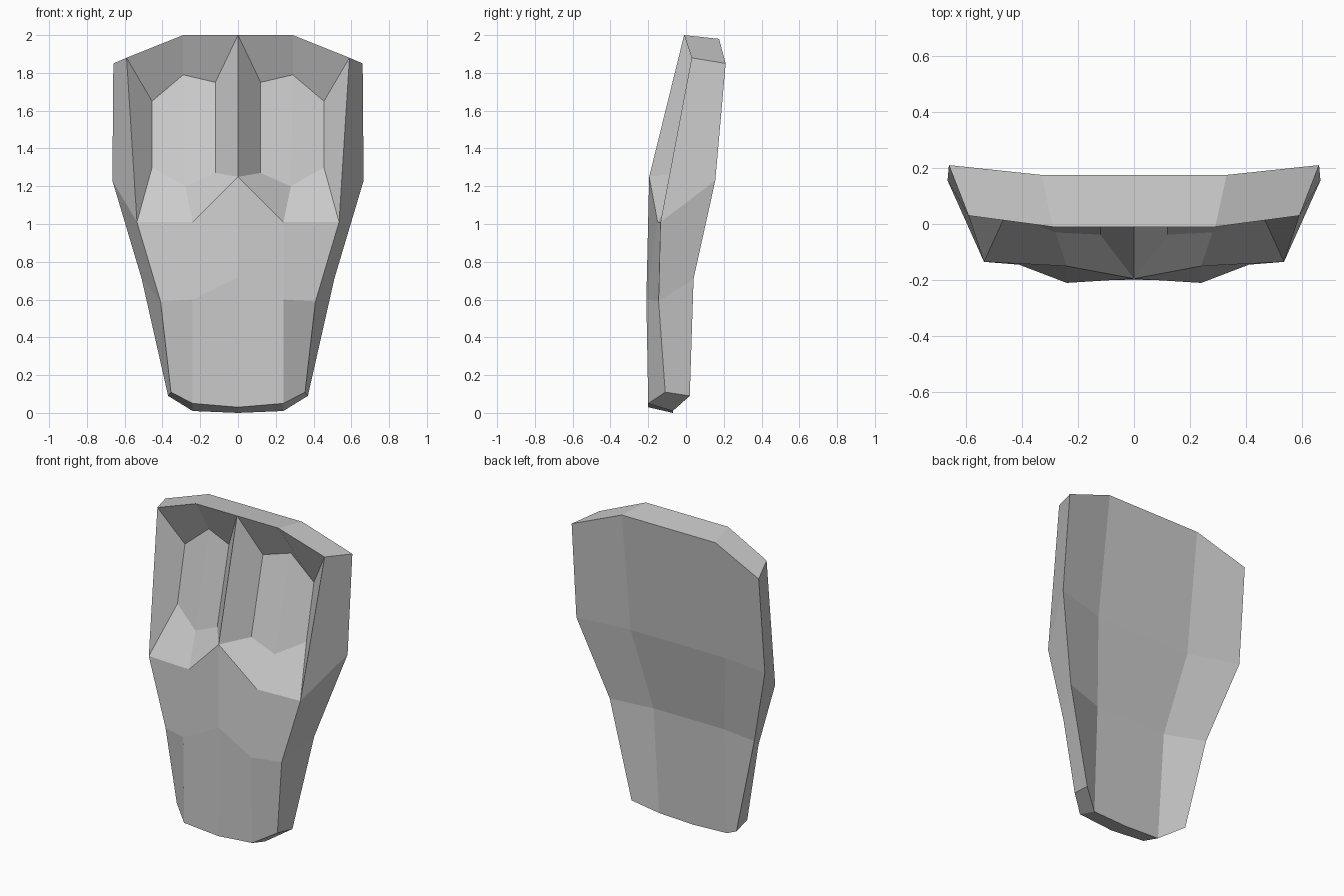
import bpy, bmesh

if "Cube" in bpy.data.objects:
    bpy.data.objects.remove(bpy.data.objects["Cube"])

# Right-hand half of the plate, as cross rows from the centre line outwards
front_top = [(0, -.01, 2), (.29, -.01, 2), (.59, .03, 1.88)]
front_rows = [
    [(0, -.195, 1.25), (.24, -.15, 1.01), (.535, -.135, 1.01)],
    [(0, -.195, .72), (.24, -.21, .6), (.41, -.145, .59)],
    [(0, -.2, .03), (.24, -.2, .05), (.355, -.11, .11)],
]
back_rows = [
    [(0, .175, 1.98), (.33, .175, 1.98), (.66, .21, 1.85)],
    [(0, .08, 1.21), (.335, .08, 1.21), (.665, .155, 1.23)],
    [(0, -.03, .69), (.25, -.03, .69), (.51, .04, .71)],
    [(0, -.07, 0), (.24, -.07, .01), (.37, .02, .09)],
]
# Recessed panel floor
floor_rows = [
    [(.12, .08, 1.75), (.29, .12, 1.79), (.455, .115, 1.65)],
    [(.12, -.038, 1.27), (.28, -.03, 1.2), (.455, .04, 1.3)],
]

bm = bmesh.new()


def strip(a, b, closed=False):
    """Quads between two matching lines of points."""
    n = len(a)
    for i in range(n if closed else n - 1):
        j = (i + 1) % n
        bm.faces.new([bm.verts.new(p) for p in (a[i], a[j], b[j], b[i])])


def sheet(rows):
    for a, b in zip(rows, rows[1:]):
        strip(a, b)


def outline(rows):
    """Top row, outer side, then bottom row back to the centre."""
    return rows[0] + [r[-1] for r in rows[1:-1]] + rows[-1][::-1]


# Lower front, back, and panel floor
sheet(front_rows)
sheet(back_rows)
sheet(floor_rows)
# Sloped walls around the recessed panel
strip(front_top + front_rows[0][::-1], floor_rows[0] + floor_rows[1][::-1], closed=True)
# Outer edge joining front and back
strip(outline([front_top] + front_rows), outline(back_rows))

bmesh.ops.remove_doubles(bm, verts=bm.verts, dist=.001)

# Mirror to the other half and weld the centre line
bmesh.ops.mirror(bm, geom=bm.verts[:] + bm.edges[:] + bm.faces[:],
                 axis='X', merge_dist=.001)
bmesh.ops.remove_doubles(bm, verts=bm.verts, dist=.001)
bmesh.ops.recalc_face_normals(bm, faces=bm.faces)

mesh = bpy.data.meshes.new("armor_plate")
bm.to_mesh(mesh)
bm.free()
bpy.context.collection.objects.link(bpy.data.objects.new("armor_plate", mesh))
